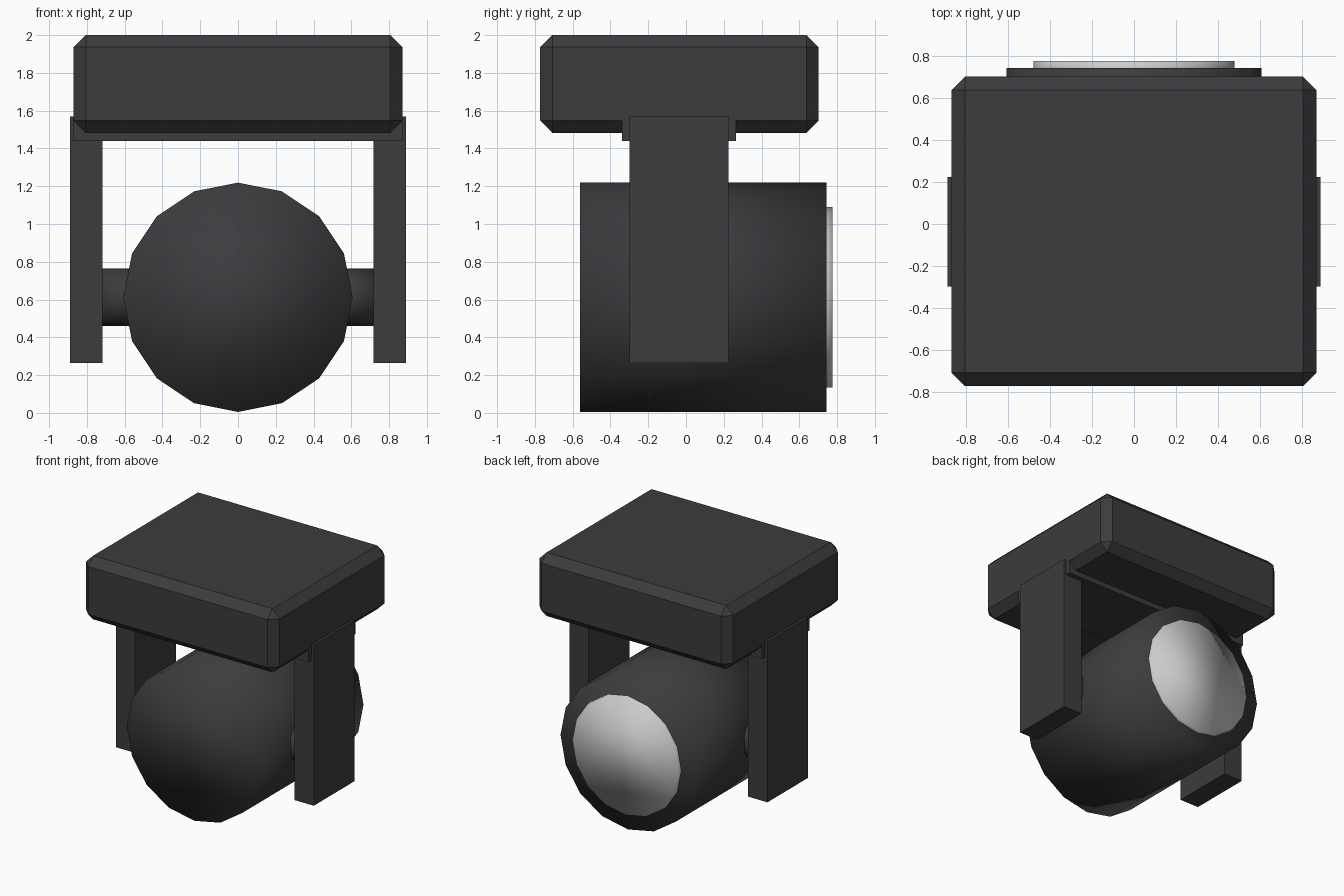
import bpy, bmesh
from math import pi
from mathutils import Matrix

if "Cube" in bpy.data.objects:
    bpy.data.objects.remove(bpy.data.objects["Cube"])


def material(name, color):
    m = bpy.data.materials.new(name)
    m.diffuse_color = color
    m.use_nodes = True
    m.node_tree.nodes["Principled BSDF"].inputs["Base Color"].default_value = m.diffuse_color
    return m


DARK = material("dark_housing", (0.045, 0.045, 0.048, 1))
GLASS = material("pale_lens", (0.62, 0.62, 0.62, 1))


def finish(name, bm, mat, smooth=False):
    bmesh.ops.recalc_face_normals(bm, faces=bm.faces)
    me = bpy.data.meshes.new(name)
    bm.to_mesh(me)
    bm.free()
    for p in me.polygons:
        p.use_smooth = smooth
    me.materials.append(mat)
    ob = bpy.data.objects.new(name, me)
    bpy.context.collection.objects.link(ob)
    return ob


def box(name, x, y, z, bevel=0):
    """Box from (min, max) ranges, optionally with chamfered edges."""
    bm = bmesh.new()
    bmesh.ops.create_cube(bm, size=1)
    for v in bm.verts:
        v.co = [(a + b) / 2 + c * (b - a) for (a, b), c in zip((x, y, z), v.co)]
    if bevel:
        bmesh.ops.bevel(bm, geom=bm.edges[:], offset=bevel, segments=1,
                        affect='EDGES', profile=0.5)
    return finish(name, bm, DARK)


def cylinder(name, axis, radius, span, center, mat, sides=16):
    """Smooth-shaded low-poly cylinder lying along x or y."""
    bm = bmesh.new()
    rot = Matrix.Rotation(pi / 2, 4, 'Y' if axis == 'X' else 'X')
    bmesh.ops.create_cone(bm, cap_ends=True, segments=sides, radius1=radius,
                          radius2=radius, depth=span[1] - span[0],
                          matrix=Matrix.Translation(center) @ rot)
    i = 'XY'.index(axis)
    bmesh.ops.translate(bm, verts=bm.verts,
                        vec=[(span[0] + span[1]) / 2 if k == i else 0 for k in range(3)])
    return finish(name, bm, mat, smooth=True)


# Chamfered mounting base and the plate beneath it
box("base", (-0.87, 0.87), (-0.772, 0.702), (1.483, 2.0), bevel=0.064)
box("yoke_plate", (-0.87, 0.87), (-0.34, 0.265), (1.44, 1.56))

# Yoke arms and pivots on both sides
for side, s in (("left", -1), ("right", 1)):
    box(side + "_yoke_arm", sorted((s * 0.717, s * 0.89)), (-0.298, 0.225), (0.265, 1.57))
    cylinder(side + "_pivot", 'X', 0.152, sorted((s * 0.45, s * 0.73)),
             (0, -0.037, 0.612), DARK)

# Lamp head and its lens on the back end
cylinder("lamp_head", 'Y', 0.607, (-0.56, 0.744), (0, 0, 0.612), DARK)
cylinder("lens", 'Y', 0.478, (0.70, 0.776), (0, 0, 0.612), GLASS)
